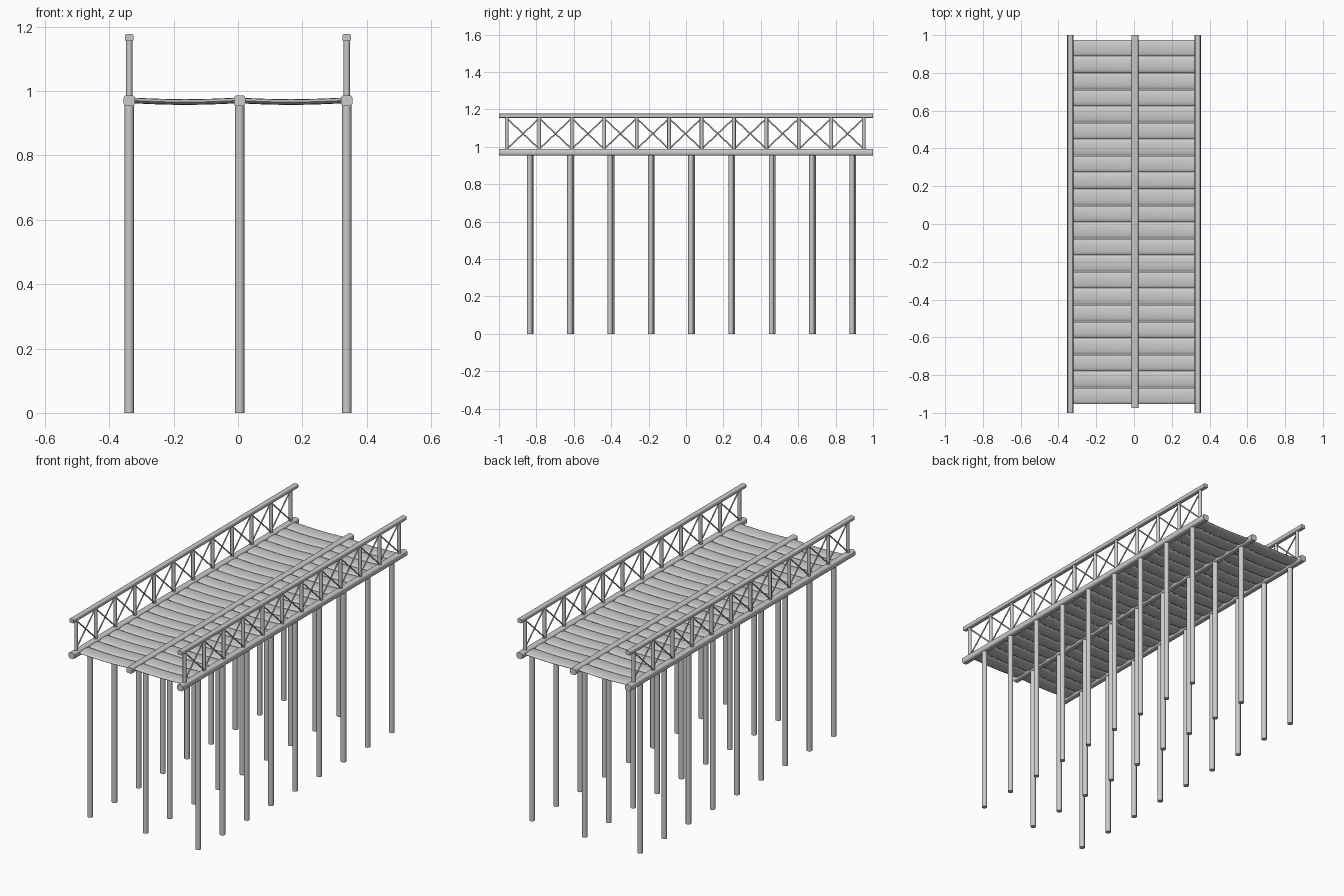
import bpy, bmesh
from math import pi, sin, cos, radians
from mathutils import Vector, Matrix

old = bpy.data.objects.get("Cube")
if old:
    bpy.data.objects.remove(old, do_unlink=True)

grey = bpy.data.materials.new("weathered grey")
grey.use_nodes = True
colour = (0.6, 0.6, 0.6, 1)
grey.diffuse_color = colour
grey.node_tree.nodes["Principled BSDF"].inputs["Base Color"].default_value = colour


def finish(name, bm):
    """Turn a bmesh into a smooth-shaded object with crisp edges."""
    bmesh.ops.recalc_face_normals(bm, faces=bm.faces)
    mesh = bpy.data.meshes.new(name)
    bm.to_mesh(mesh)
    bm.free()
    mesh.materials.append(grey)
    obj = bpy.data.objects.new(name, mesh)
    bpy.context.collection.objects.link(obj)
    bpy.ops.object.select_all(action='DESELECT')
    obj.select_set(True)
    bpy.context.view_layer.objects.active = obj
    bpy.ops.object.shade_smooth_by_angle(angle=radians(50))
    return obj


def rod(bm, start, end, radius, sides=12):
    """Add a round bar between two points."""
    a, b = Vector(start), Vector(end)
    turn = (b - a).to_track_quat('Z', 'Y').to_matrix().to_4x4()
    bmesh.ops.create_cone(bm, cap_ends=True, segments=sides, radius1=radius, radius2=radius,
                          depth=(b - a).length, matrix=Matrix.Translation((a + b) / 2) @ turn)


def beam(name, x, z, width, height, y0, y1, bevel):
    """Long timber running front to back with rounded edges."""
    bm = bmesh.new()
    bmesh.ops.create_cube(bm, size=1)
    for v in bm.verts:
        v.co = (x + v.co.x * width, (y0 + y1) / 2 + v.co.y * (y1 - y0), z + v.co.z * height)
    long_edges = [e for e in bm.edges if abs(e.verts[0].co.y - e.verts[1].co.y) > 1]
    bmesh.ops.bevel(bm, geom=long_edges, offset=bevel, segments=3, profile=0.5, affect='EDGES')
    finish(name, bm)


SIDE = 0.338
MID = 0.005

# Bearer beams
for name, x, y0 in (("right_beam", -SIDE, -1), ("middle_beam", MID, -0.975), ("left_beam", SIDE, -1)):
    beam(name, x, 0.97, 0.036, 0.034, y0, 1, 0.010)

# Piles under each beam
for name, x, shift in (("right_piles", -SIDE, 0), ("middle_piles", MID, 0.004), ("left_piles", SIDE, -0.003)):
    bm = bmesh.new()
    for i in range(9):
        y = -0.833 + i * 0.2155 + shift
        rod(bm, (x, y, 0), (x, y, 0.965), 0.0145)
    finish(name, bm)

# Deck planks: flattened round timbers sagging between the beams
bm = bmesh.new()
SPANS, SIDES = 16, 14
for i in range(22):
    y = -0.911 + i * 0.0877
    rings = []
    for k in range(SPANS + 1):
        t = k / SPANS
        x = (2 * t - 1) * 0.328
        z = 0.971 - 0.005 * abs(sin(2 * pi * t))
        rings.append([bm.verts.new((x, y + 0.0425 * cos(a), z + 0.009 * sin(a)))
                      for a in (2 * pi * j / SIDES for j in range(SIDES))])
    for r, s in zip(rings, rings[1:]):
        for j in range(SIDES):
            n = (j + 1) % SIDES
            bm.faces.new((r[j], r[n], s[n], s[j]))
    bm.faces.new(rings[0])
    bm.faces.new(rings[-1])
finish("deck_planks", bm)

# Railings: top rail, uprights and crossed braces
uprights = [-0.958 + i * 0.1735 for i in range(12)]
for side, x in (("right", -SIDE), ("left", SIDE)):
    beam(side + "_handrail", x, 1.166, 0.027, 0.022, -1, 1, 0.005)
    bm = bmesh.new()
    for y in uprights:
        rod(bm, (x, y, 0.975), (x, y, 1.163), 0.0098)
    finish(side + "_uprights", bm)
    bm = bmesh.new()
    for a, b in zip(uprights, uprights[1:]):
        rod(bm, (x - 0.003, a, 0.988), (x - 0.003, b, 1.152), 0.0038, 8)
        rod(bm, (x + 0.003, a, 1.152), (x + 0.003, b, 0.988), 0.0038, 8)
    finish(side + "_braces", bm)
